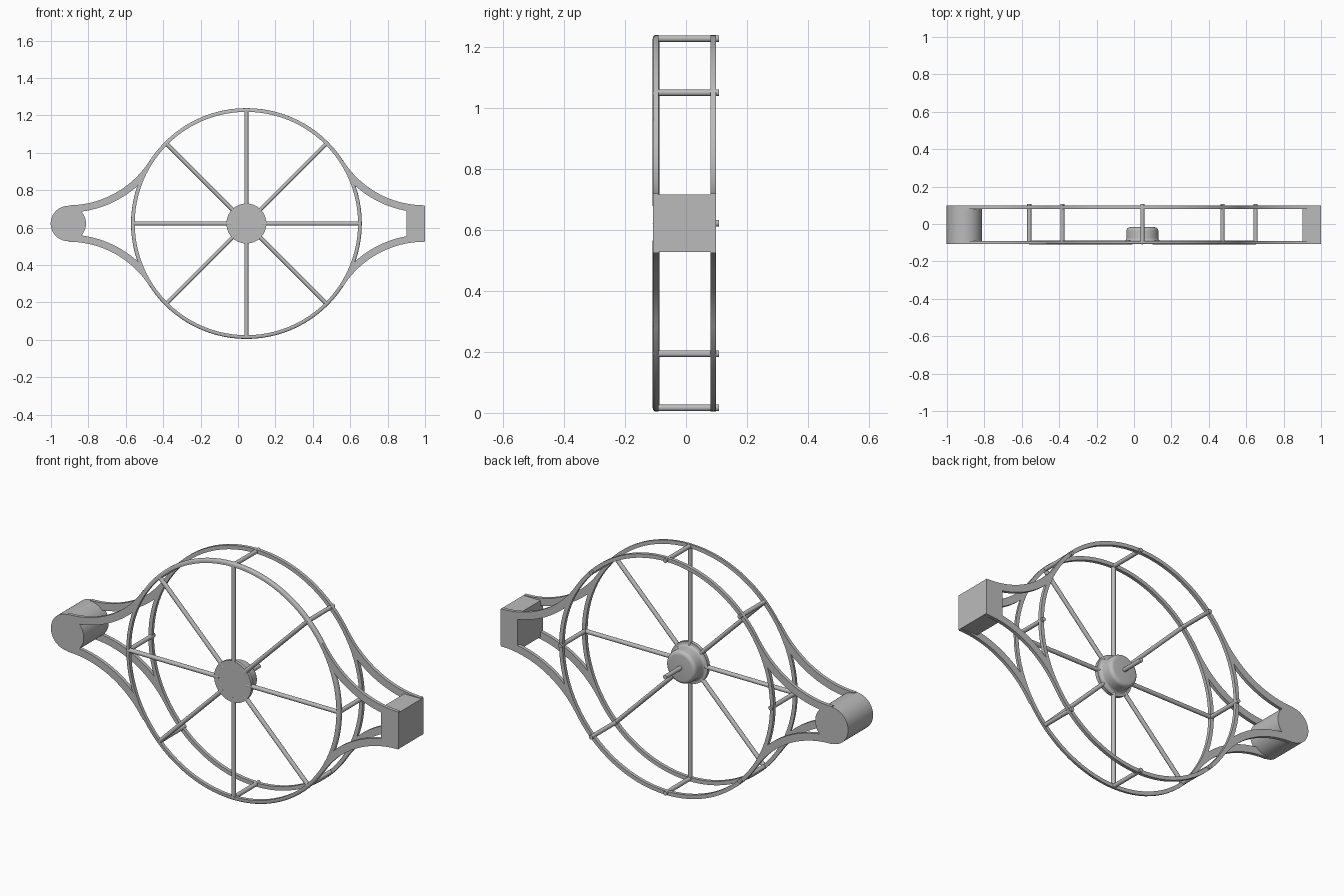
import bpy, bmesh
from math import sin, cos, pi, tau, radians
from mathutils import Vector, Matrix

cube = bpy.data.objects.get("Cube")
if cube:
    bpy.data.objects.remove(cube, do_unlink=True)

CX, CZ = 0.045, 0.6215             # wheel centre
RING, ROD_R = 0.617, 0.011         # ring outer radius, bar radius
FRONT, BACK, TIP = -0.108, 0.098, 0.108
PLATE = 0.018                      # thickness of the rings and arms
END_X, END_R = 0.952, 0.0945       # end mounts, measured from the wheel centre
ARC = 0.515                        # radius of the concave arm edge

grey = bpy.data.materials.new("plain grey")
grey.use_nodes = True
grey.diffuse_color = (0.5, 0.5, 0.5, 1)
grey.node_tree.nodes["Principled BSDF"].inputs["Base Color"].default_value = (0.5, 0.5, 0.5, 1)


def finish(name, bm, smooth=True):
    bmesh.ops.remove_doubles(bm, verts=bm.verts, dist=1e-5)
    bmesh.ops.recalc_face_normals(bm, faces=bm.faces)
    mesh = bpy.data.meshes.new(name)
    bm.to_mesh(mesh)
    bm.free()
    mesh.materials.append(grey)
    obj = bpy.data.objects.new(name, mesh)
    bpy.context.collection.objects.link(obj)
    if smooth:
        bpy.ops.object.select_all(action="DESELECT")
        obj.select_set(True)
        bpy.context.view_layer.objects.active = obj
        bpy.ops.object.shade_smooth_by_angle(angle=radians(35))
    return obj


def lathe(name, profile, closed, steps=96):
    """Spin (radius, y) points about the wheel axis."""
    bm = bmesh.new()
    verts = [bm.verts.new((CX + r, y, CZ)) for r, y in profile]
    pairs = list(zip(verts, verts[1:]))
    if closed:
        pairs.append((verts[-1], verts[0]))
    edges = [bm.edges.new(p) for p in pairs]
    bmesh.ops.spin(bm, geom=verts + edges, cent=(CX, 0, CZ), axis=(0, 1, 0),
                   angle=tau, steps=steps)
    return finish(name, bm)


def bar(name, a, b, radius, sides=20):
    """Round bar between two points."""
    a, b = Vector(a), Vector(b)
    turn = (b - a).to_track_quat("Z", "Y").to_matrix().to_4x4()
    bm = bmesh.new()
    bmesh.ops.create_cone(bm, cap_ends=True, segments=sides, radius1=radius, radius2=radius,
                          depth=(b - a).length, matrix=Matrix.Translation((a + b) / 2) @ turn)
    return finish(name, bm)


# Rings: the front one has rounded front edges, the back one is square
inner = RING - 0.02
round_out = [(RING - 0.009 + 0.009 * sin(t), FRONT + 0.009 - 0.009 * cos(t))
             for t in (i * pi / 8 for i in range(5))]
lathe("front_ring", [(inner, FRONT + PLATE), (inner, FRONT)] + round_out
      + [(RING, FRONT + PLATE)], True)
lathe("back_ring", [(inner, BACK), (inner, BACK - PLATE),
                    (RING, BACK - PLATE), (RING, BACK)], True)

# Hub: flange, fillet, rounded drum
fillet = [(0.1 - 0.015 * sin(t), -0.075 - 0.015 * cos(t)) for t in (i * pi / 10 for i in range(6))]
crown = [(0.065 + 0.02 * cos(t), -0.037 + 0.02 * sin(t)) for t in (i * pi / 10 for i in range(6))]
lathe("hub", [(0, FRONT), (0.107, FRONT), (0.107, -0.09)] + fillet + crown + [(0, -0.017)],
      False, 64)
bar("hub_shaft", (CX, -0.03, CZ), (CX, TIP, CZ), ROD_R)

# Spokes and cross rods
for i in range(8):
    c, s = cos(i * tau / 8), sin(i * tau / 8)
    bar(f"spoke_{i + 1}", (CX + 0.08 * c, FRONT + 0.01, CZ + 0.08 * s),
        (CX + 0.606 * c, FRONT + 0.01, CZ + 0.606 * s), ROD_R)
    bar(f"cross_rod_{i + 1}", (CX + 0.605 * c, FRONT + 0.008, CZ + 0.605 * s),
        (CX + 0.605 * c, TIP, CZ + 0.605 * s), ROD_R)


def arm(name, side, up, y0):
    """Curved plate from an end mount to where it runs tangent into the ring."""
    bm = bmesh.new()
    steps = 28
    centre = Vector((-END_X, END_R + 0.003 + ARC))
    rows = []
    for i in range(steps + 1):
        t = radians(57.8) * i / steps
        way = Vector((sin(t), -cos(t)))
        near = centre + way * ARC
        far = centre + way * (ARC + 0.038)
        if far.length < RING - 0.01:          # keep the plate out of the wheel opening
            far = far.normalized() * (RING - 0.01)
        rows.append([bm.verts.new((CX - side * p.x, y0, CZ + up * p.y)) for p in (near, far)])
    for (a, b), (c, d) in zip(rows, rows[1:]):
        bm.faces.new((a, b, d, c))
    grown = bmesh.ops.extrude_face_region(bm, geom=bm.faces[:])["geom"]
    bmesh.ops.translate(bm, vec=(0, PLATE, 0),
                        verts=[v for v in grown if isinstance(v, bmesh.types.BMVert)])
    return finish(name, bm)


for side, side_name in ((1, "left"), (-1, "right")):
    for up, up_name in ((1, "upper"), (-1, "lower")):
        for y0, y_name in ((FRONT, "front"), (BACK - PLATE, "back")):
            arm(f"{y_name}_{up_name}_{side_name}_arm", side, up, y0)

# End mounts: a round boss on one end, a square block on the other
bar("right_end_boss", (CX - END_X, FRONT, CZ), (CX - END_X, BACK, CZ), END_R, 64)
bm = bmesh.new()
bmesh.ops.create_cube(bm, size=1)
bmesh.ops.scale(bm, vec=(0.1, BACK - FRONT, 2 * END_R), verts=bm.verts)
bmesh.ops.translate(bm, vec=(0.95, (BACK + FRONT) / 2, CZ), verts=bm.verts)
finish("left_end_block", bm, smooth=False)
